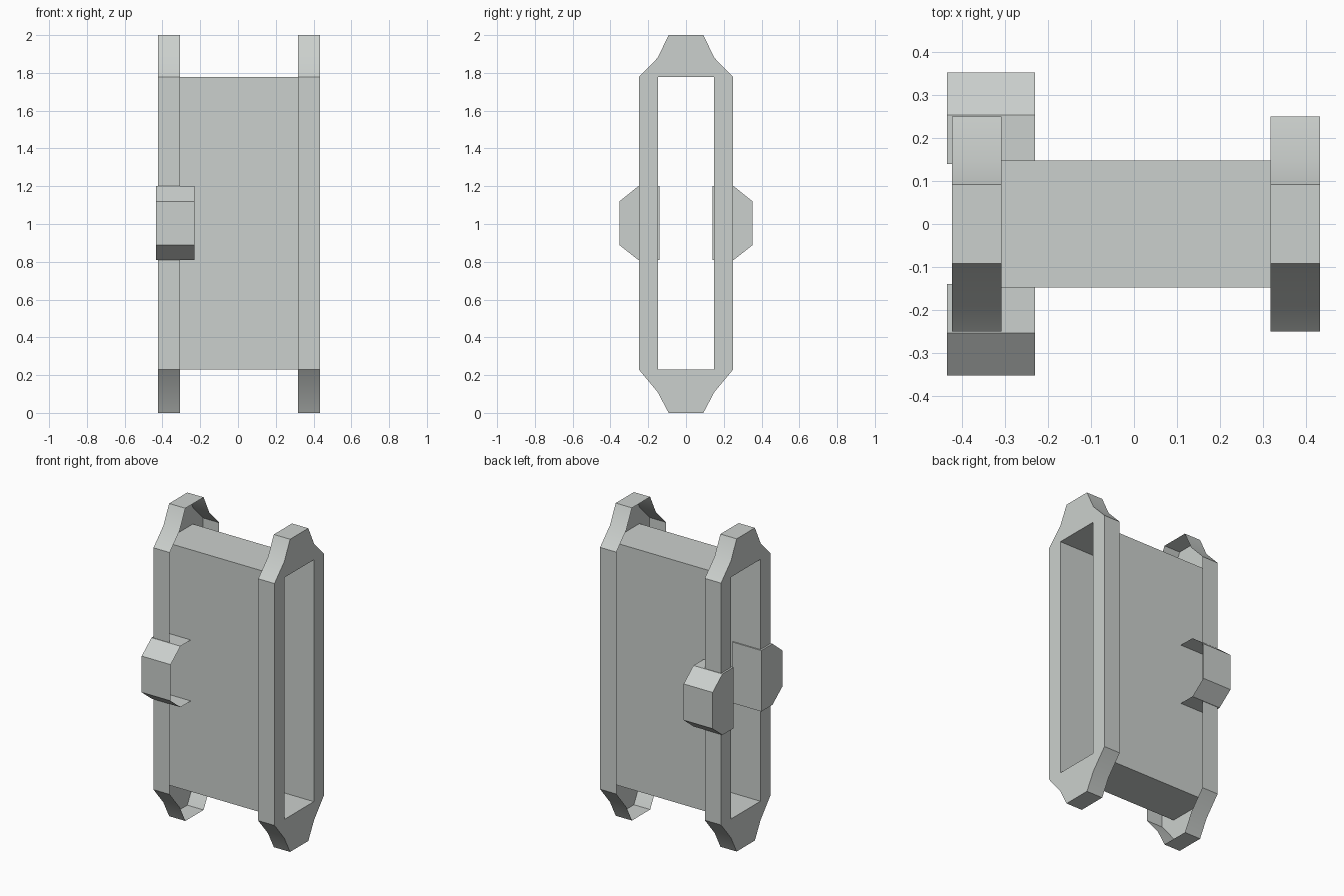
import bpy, bmesh, math

cube = bpy.data.objects.get("Cube")
if cube:
    bpy.data.objects.remove(cube, do_unlink=True)

GREY = (0.60, 0.63, 0.61, 1.0)
mat = bpy.data.materials.new("pale_grey")
mat.use_nodes = True
mat.diffuse_color = GREY
mat.node_tree.nodes["Principled BSDF"].inputs["Base Color"].default_value = GREY

HOLE_Y, LOW, HIGH = 0.148, 0.23, 1.777


def open_shell(name, profile, x_cap, x_open, caps=()):
    """Sweep a (y, z) profile along x; caps are (y, z) polygons closing the x_cap end."""
    bm = bmesh.new()
    near = [bm.verts.new((x_cap, y, z)) for y, z in profile]
    far = [bm.verts.new((x_open, y, z)) for y, z in profile]
    n = len(profile)
    for i in range(n):
        j = (i + 1) % n
        bm.faces.new((near[i], near[j], far[j], far[i]))
    for cap in caps:
        bm.faces.new([bm.verts.new((x_cap, y, z)) for y, z in cap])
    bmesh.ops.remove_doubles(bm, verts=bm.verts, dist=0.0005)
    bmesh.ops.recalc_face_normals(bm, faces=bm.faces)
    mesh = bpy.data.meshes.new(name)
    bm.to_mesh(mesh)
    bm.free()
    mesh.materials.append(mat)
    obj = bpy.data.objects.new(name, mesh)
    bpy.context.collection.objects.link(obj)
    bpy.ops.object.select_all(action='DESELECT')
    obj.select_set(True)
    bpy.context.view_layer.objects.active = obj
    bpy.ops.object.shade_smooth_by_angle(angle=math.radians(30))
    return obj


def mirror_y(points):
    return [(-y, z) for y, z in reversed(points)]


# Rectangular tube running between the end frames
hole = [(-HOLE_Y, LOW), (HOLE_Y, LOW), (HOLE_Y, HIGH), (-HOLE_Y, HIGH)]
open_shell("tube_body", hole, -0.423, 0.433)

# End frames: outer face with a rectangular opening, hollow on the inner side
top = [(0.25, HIGH), (0.15, 1.88), (0.092, 2.0)]
bottom = [(0.092, 0.0), (0.15, 0.11), (0.25, LOW)]
outline = bottom + top + mirror_y(top) + mirror_y(bottom)
side = [(HOLE_Y, LOW), (0.25, LOW), (0.25, HIGH), (HOLE_Y, HIGH)]
face_parts = [
    top + mirror_y(top) + [(-HOLE_Y, HIGH), (HOLE_Y, HIGH)],
    bottom + [(HOLE_Y, LOW), (-HOLE_Y, LOW)] + mirror_y(bottom),
    side,
    mirror_y(side),
]
open_shell("right_end_frame", outline, -0.423, -0.308, face_parts)
open_shell("left_end_frame", outline, 0.433, 0.318, face_parts)

# Clips wrapped over the front and back edges of one frame
clip = [(0.14, 0.81), (0.253, 0.81), (0.352, 0.888),
        (0.352, 1.12), (0.253, 1.2), (0.14, 1.2)]
open_shell("back_clip", clip, -0.435, -0.23, [clip])
front = mirror_y(clip)
open_shell("front_clip", front, -0.435, -0.23, [front])
